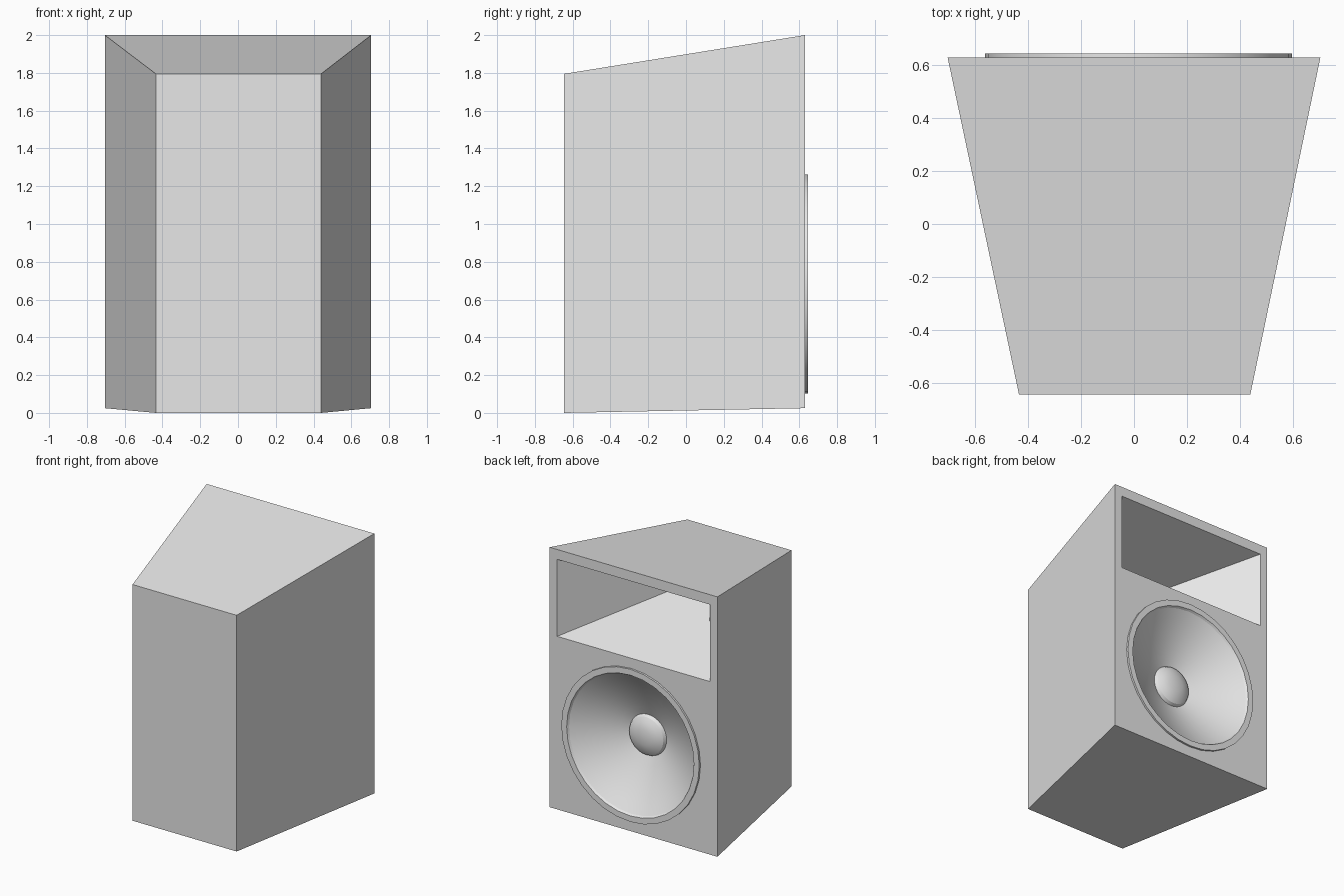
import bpy, bmesh, math
from mathutils import Vector

old = bpy.data.objects.get("Cube")
if old:
    bpy.data.objects.remove(old, do_unlink=True)

grey = bpy.data.materials.new("cabinet grey")
grey.use_nodes = True
grey.diffuse_color = (0.8, 0.8, 0.8, 1)
grey.node_tree.nodes["Principled BSDF"].inputs["Base Color"].default_value = (0.8, 0.8, 0.8, 1)

BAFFLE = 0.63                      # y of the speaker face
CENTRE = Vector((0.017, 0, 0.683)) # woofer axis
HOLE = 0.54
SIDES = 32


def finish(name, bm, smooth=False):
    mesh = bpy.data.meshes.new(name)
    bm.to_mesh(mesh)
    bm.free()
    mesh.materials.append(grey)
    obj = bpy.data.objects.new(name, mesh)
    bpy.context.collection.objects.link(obj)
    if smooth:
        bpy.ops.object.select_all(action="DESELECT")
        obj.select_set(True)
        bpy.context.view_layer.objects.active = obj
        bpy.ops.object.shade_smooth_by_angle(angle=math.radians(30))
    return obj


def rectangle(bm, x0, x1, z0, z1, y):
    return [bm.verts.new((x, y, z)) for x, z in ((x0, z0), (x1, z0), (x1, z1), (x0, z1))]


def circle(bm, radius, y):
    steps = [2 * math.pi * i / SIDES for i in range(SIDES)]
    return [bm.verts.new(CENTRE + Vector((radius * math.cos(a), y, radius * math.sin(a)))) for a in steps]


def loop_edges(bm, ring):
    return [bm.edges.get((a, b)) or bm.edges.new((a, b)) for a, b in zip(ring, ring[1:] + ring[:1])]


def bridge(bm, outer, inner):
    n = len(outer)
    for i in range(n):
        j = (i + 1) % n
        bm.faces.new((outer[i], inner[i], inner[j], outer[j]))


def lathe(name, profile):
    """Revolve (radius, y) points about the woofer axis; radius 0 closes the end."""
    bm = bmesh.new()
    ring = None
    for radius, y in profile:
        if radius == 0:
            tip = bm.verts.new(CENTRE + Vector((0, y, 0)))
            for a, b in zip(ring, ring[1:] + ring[:1]):
                bm.faces.new((a, tip, b))
            break
        new = circle(bm, radius, y)
        if ring:
            bridge(bm, ring, new)
        ring = new
    # faces look out of the speaker face
    bmesh.ops.recalc_face_normals(bm, faces=bm.faces)
    if sum((f.normal.y * f.calc_area() for f in bm.faces)) < 0:
        bmesh.ops.reverse_faces(bm, faces=bm.faces)
    return finish(name, bm, True)


# Cabinet: tapered box, baffle with two openings, and the horn flare
bm = bmesh.new()
narrow = rectangle(bm, -0.435, 0.44, 0, 1.795, -0.645)
wide = rectangle(bm, -0.705, 0.705, 0.025, 2.0, BAFFLE)
bm.faces.new(narrow)
bridge(bm, wide, narrow)
mouth = rectangle(bm, -0.642, 0.642, 1.34, 1.925, BAFFLE)
woofer_hole = circle(bm, HOLE, BAFFLE)
edges = [e for ring in (wide, mouth, woofer_hole) for e in loop_edges(bm, ring)]
bmesh.ops.triangle_fill(bm, use_beauty=True, use_dissolve=False, edges=edges, normal=(0, 1, 0))
throat = rectangle(bm, -0.08, 0.08, 1.597, 1.669, BAFFLE - 0.8)
bridge(bm, mouth, throat)
bm.faces.new(throat)
bmesh.ops.recalc_face_normals(bm, faces=bm.faces)
finish("cabinet", bm)

# Woofer: raised rim, shallow curved cone and domed dust cap
lathe("woofer_rim", [(0.58, BAFFLE), (0.58, 0.645), (0.535, 0.645), (0.525, BAFFLE)])
cone = []
for i in range(7):
    t = i / 6
    cone.append((0.525 - 0.37 * t, BAFFLE - 0.2 * (1.25 * t - 0.25 * t * t)))
lathe("woofer_cone", cone)
cap = [(0.155 * math.cos(a), 0.43 + 0.06 * math.sin(a)) for a in (math.pi / 8 * k for k in range(4))]
lathe("dust_cap", cap + [(0, 0.49)])
